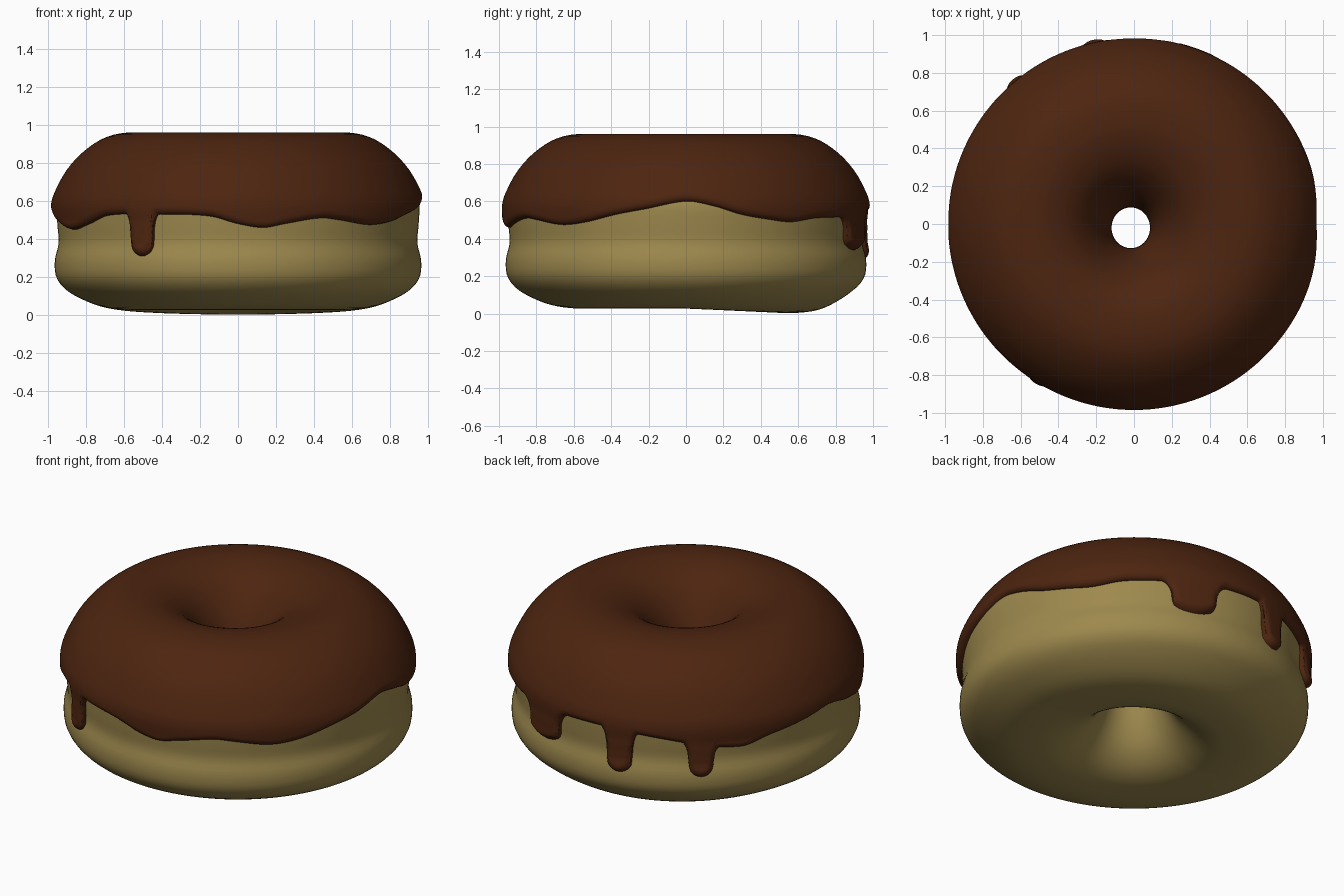
import bpy, math

if "Cube" in bpy.data.objects:
    bpy.data.objects.remove(bpy.data.objects["Cube"])

# Dough cross-section (radius, height), starting in the hole and going over the top
PROFILE = [(.13, .46), (.15, .60), (.215, .74), (.32, .86), (.45, .92), (.58, .93),
           (.69, .905), (.79, .84), (.87, .755), (.925, .66), (.953, .58), (.95, .48),
           (.943, .38), (.963, .29), (.955, .20), (.90, .13), (.80, .075), (.70, .042),
           (.58, .028), (.45, .035), (.33, .08), (.23, .17), (.16, .31)]
# Icing hem: angle in degrees, height
HEM = [(0, .60), (9, .575), (18, .53), (27, .505), (36, .49), (46, .51), (56, .515),
       (92, .545), (114, .52), (143, .45), (154, .49), (168, .52), (180, .54), (192, .49),
       (205, .45), (215, .48), (225, .525), (246, .53), (261, .52), (270, .48), (278, .46),
       (285, .48), (297, .51), (304, .50), (316, .475), (326, .49), (337, .53), (347, .56)]
# Drips: angle, tip height, half width in degrees
DRIPS = [(70.5, .34, 7.5), (102.5, .29, 4.2), (130, .29, 4.0), (238.3, .31, 3.8)]


def catmull(a, b, c, d, t):
    return 0.5 * (2*b + (c - a)*t + (2*a - 5*b + 4*c - d)*t*t + (3*b - a - 3*c + d)*t**3)


# Fine table of the profile with arc length
n, SUB = len(PROFILE), 24
fine = []
for i in range(n):
    p = [PROFILE[(i + k) % n] for k in (-1, 0, 1, 2)]
    for q in range(SUB):
        fine.append(tuple(catmull(*[v[ax] for v in p], q / SUB) for ax in (0, 1)))
fine.append(fine[0])
arc = [0.0]
for a, b in zip(fine, fine[1:]):
    arc.append(arc[-1] + math.dist(a, b))


def at(s):
    """Point and outward normal at arc length s."""
    lo, hi = 0, len(arc) - 1
    while hi - lo > 1:
        mid = (lo + hi) // 2
        if arc[mid] <= s:
            lo = mid
        else:
            hi = mid
    f = (s - arc[lo]) / (arc[hi] - arc[lo])
    r, z = (fine[lo][ax] + f * (fine[hi][ax] - fine[lo][ax]) for ax in (0, 1))
    a, b = fine[max(lo - 1, 0)], fine[min(hi + 1, len(fine) - 1)]
    dr, dz = b[0] - a[0], b[1] - a[1]
    length = math.hypot(dr, dz)
    return r, z, -dz / length, dr / length


def outer_arc(z):
    """Arc length where the outer wall reaches height z."""
    i = 6 * SUB
    while fine[i][1] > z:
        i += 1
    f = (fine[i - 1][1] - z) / (fine[i - 1][1] - fine[i][1])
    return arc[i - 1] + f * (arc[i] - arc[i - 1])


def hem_height(deg):
    m = len(HEM)
    i = max(k for k in range(m) if HEM[k][0] <= deg)
    pts = [(HEM[(i + k) % m][0] + 360 * ((i + k) // m), HEM[(i + k) % m][1])
           for k in (-1, 0, 1, 2)]
    (x0, y0), (x1, y1), (x2, y2), (x3, y3) = pts
    h = x2 - x1
    t = (deg - x1) / h
    m1, m2 = (y2 - y0) / (x2 - x0) * h, (y3 - y1) / (x3 - x1) * h
    z = ((2*t**3 - 3*t*t + 1) * y1 + (t**3 - 2*t*t + t) * m1
         + (3*t*t - 2*t**3) * y2 + (t**3 - t*t) * m2)
    for ang, tip, w in DRIPS:
        u = abs(deg - ang) / w
        if u < 1:      # round tip
            z = tip + .06 * (1 - math.sqrt(1 - u * u))
        elif u < 1.6:  # fillet up to the hem
            v = 1 - (u - 1) / .6
            z -= (z - tip - .06) * (1 - math.sqrt(1 - v * v))
    return z


def place(r, z, phi):
    """Ring position, with an off-centre hole and a slightly uneven base."""
    x, y = r * math.cos(phi), r * math.sin(phi)
    w = max(0, min(1, (.5 - r) / .35))
    y *= 1 + .06 * w
    z -= .024 * max(0, math.sin(phi)) * max(0, min(1, (.12 - z) / .08))
    return (x - .017 * w, y - .02 * w, z)


def make_mesh(name, verts, cols, rows, closed, mat):
    faces = []
    for j in range(cols):
        j2 = (j + 1) % cols
        for k in range(rows if closed else rows - 1):
            k2 = (k + 1) % rows
            faces.append((j*rows + k, j*rows + k2, j2*rows + k2, j2*rows + k))
    me = bpy.data.meshes.new(name)
    me.from_pydata(verts, [], faces)
    me.materials.append(mat)
    me.polygons.foreach_set("use_smooth", [True] * len(faces))
    ob = bpy.data.objects.new(name, me)
    bpy.context.collection.objects.link(ob)


def material(name, rgb):
    m = bpy.data.materials.new(name)
    m.diffuse_color = (*rgb, 1)
    m.use_nodes = True
    m.node_tree.nodes["Principled BSDF"].inputs["Base Color"].default_value = m.diffuse_color
    return m


# Dough ring
COLS, ROWS = 144, 100
ring = [at(arc[-1] * k / ROWS) for k in range(ROWS)]
verts = [place(r, z, math.tau * j / COLS) for j in range(COLS) for r, z, _, _ in ring]
make_mesh("dough", verts, COLS, ROWS, True, material("golden dough", (.34, .25, .075)))

# Chocolate icing: a coat following the dough, rounded off towards its hem
COLS, TOP, SKIRT = 720, 36, 26
step = math.tau * .96 / COLS
hem = [outer_arc(hem_height(360 * j / COLS)) for j in range(COLS)]
s_in, s_mid, s_drip = .01, outer_arc(.66), outer_arc(.50)
verts = []
for j in range(COLS):
    phi = math.tau * j / COLS
    rows = [s_in + (s_mid - s_in) * k / TOP for k in range(TOP)]
    rows += [s_mid + (hem[j] - s_mid) * (1 - (1 - k / SKIRT) ** 1.5) for k in range(SKIRT + 1)]
    for s in rows:
        d = s - s_in
        if s > s_mid - .06:
            d = min(math.hypot(i * step, max(0, hem[(j + i) % COLS] - s)) for i in range(-7, 8))
        bulge = .014 * max(0, min(1, (s - s_drip) / .1))
        e = 1 - min(1, d / .04)
        t = (.034 + bulge) * math.sqrt(1 - e * e) - .004
        r, z, nr, nz = at(s)
        verts.append(place(r + nr * t, z + nz * t, phi))
make_mesh("icing", verts, COLS, TOP + SKIRT + 1, False,
          material("chocolate icing", (.074, .018, .005)))
